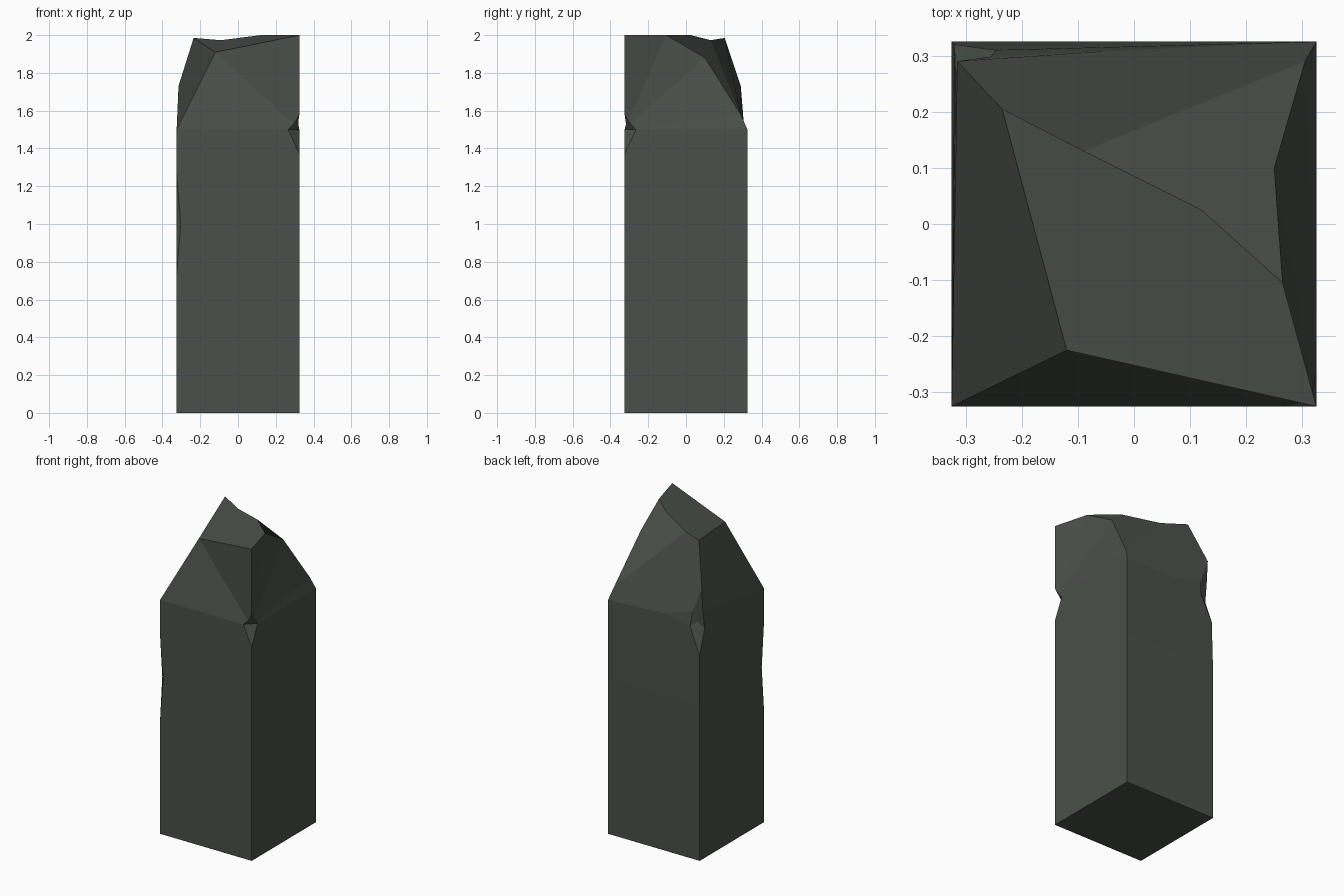
import bpy
import bmesh
from mathutils import Vector

HALF = 0.325

default_cube = bpy.data.objects.get("Cube")
if default_cube:
    bpy.data.objects.remove(default_cube)

stone = bpy.data.materials.new("dark green grey stone")
stone.use_nodes = True
colour = (0.069, 0.078, 0.067, 1)
stone.diffuse_color = colour
stone.node_tree.nodes["Principled BSDF"].inputs["Base Color"].default_value = colour


def make_object(name, bm):
    """Turn a bmesh into a flat shaded stone object."""
    bmesh.ops.recalc_face_normals(bm, faces=bm.faces)
    mesh = bpy.data.meshes.new(name)
    bm.to_mesh(mesh)
    bm.free()
    mesh.materials.append(stone)
    obj = bpy.data.objects.new(name, mesh)
    bpy.context.collection.objects.link(obj)
    return obj


def build_pillar():
    bm = bmesh.new()
    sides = {"front_right": (-1, -1), "front_left": (1, -1),
             "back_left": (1, 1), "back_right": (-1, 1)}
    names = list(sides)
    vert = {}

    # Square shaft: a ring at the ground and a ring halfway up
    for level, z in (("base", 0), ("waist", 1)):
        for name, (sx, sy) in sides.items():
            vert[f"{level}_{name}"] = bm.verts.new((sx * HALF, sy * HALF, z))
    bm.faces.new([vert[f"base_{n}"] for n in names])
    for name, after in zip(names, names[1:] + names[:1]):
        bm.faces.new([vert[k] for k in (f"base_{name}", f"base_{after}",
                                        f"waist_{after}", f"waist_{name}")])

    # Shoulder corners, broken back corner and rough crown
    crown = {
        "shoulder_fr": (-HALF, -HALF, 1.5), "shoulder_fl": (HALF, -HALF, 1.5),
        "shoulder_bl": (HALF, HALF, 1.5), "shoulder_back": (-.05, .308, 1.51),
        "chip_low": (-.32, .32, 1.31), "chip_back": (-.246, .31, 1.48),
        "chip_side": (-.318, .264, 1.467), "chip_deep": (-.275, .28, 1.505),
        "lip_back": (-.255, .298, 1.57), "lip_side": (-.315, .28, 1.58),
        "brow": (-.315, .29, 1.73), "peak": (HALF, -HALF, 2),
        "ridge_left": (.265, -.105, 2), "ridge_mid": (.12, .025, 2),
        "ridge_dip": (-.09, .13, 1.973), "ridge_right": (-.235, .205, 1.985),
        "left_upper": (.25, .10, 1.88), "left_lower": (.305, .29, 1.58),
        "front_top": (-.12, -.225, 1.91),
    }
    for name, point in crown.items():
        vert[name] = bm.verts.new(point)

    facets = (
        # upper shaft
        "waist_front_right waist_front_left shoulder_fl shoulder_fr",
        "waist_front_left waist_back_left shoulder_bl shoulder_fl",
        "waist_back_left waist_back_right chip_low chip_back shoulder_back shoulder_bl",
        "waist_back_right waist_front_right shoulder_fr chip_side chip_low",
        # broken back corner
        "chip_low chip_side chip_deep chip_back",
        "chip_side lip_side chip_deep",
        "chip_back chip_deep lip_back",
        "chip_deep lip_side brow lip_back",
        "shoulder_fr lip_side chip_side",
        "shoulder_back chip_back lip_back",
        # crown slopes
        "shoulder_fr shoulder_fl front_top",
        "shoulder_fl peak front_top",
        "shoulder_fl shoulder_bl left_lower",
        "shoulder_fl left_lower left_upper",
        "shoulder_fl left_upper ridge_left",
        "shoulder_fl ridge_left peak",
        "shoulder_bl shoulder_back lip_back brow ridge_right ridge_dip left_lower",
        "shoulder_fr front_top ridge_right brow lip_side",
        "left_lower ridge_dip ridge_mid ridge_left left_upper",
        "peak ridge_left ridge_mid ridge_dip ridge_right front_top",
    )
    for facet in facets:
        bm.faces.new([vert[name] for name in facet.split()])
    return make_object("stone_pillar", bm)


def chip_corner(target, sx, sy, low, mid, high, reach):
    """Knock a diamond shaped chip out of one upright edge."""
    x, y = sx * HALF, sy * HALF
    tip_a = Vector((x - sx * reach, y, mid))
    tip_b = Vector((x, y - sy * reach, mid))
    centre = (tip_a + tip_b) / 2
    corners = [tip_a, tip_b, Vector((x, y, low)), Vector((x, y, high))]
    points = [centre + (p - centre) * 1.4 for p in corners]
    points.append(centre + (Vector((x, y, mid)) - centre) * 4)
    bm = bmesh.new()
    for point in points:
        bm.verts.new(point)
    bmesh.ops.convex_hull(bm, input=bm.verts)
    cutter = make_object("chip_cutter", bm)
    cutter.hide_render = True

    cut = target.modifiers.new("chip", "BOOLEAN")
    cut.operation = "DIFFERENCE"
    cut.solver = "EXACT"
    cut.object = cutter
    bpy.context.view_layer.objects.active = target
    bpy.ops.object.modifier_apply(modifier=cut.name)
    bpy.data.objects.remove(cutter)


pillar = build_pillar()
chip_corner(pillar, 1, -1, 1.37, 1.5, 1.58, 0.06)
chip_corner(pillar, -1, -1, 0.73, 1.0, 1.27, 0.022)
